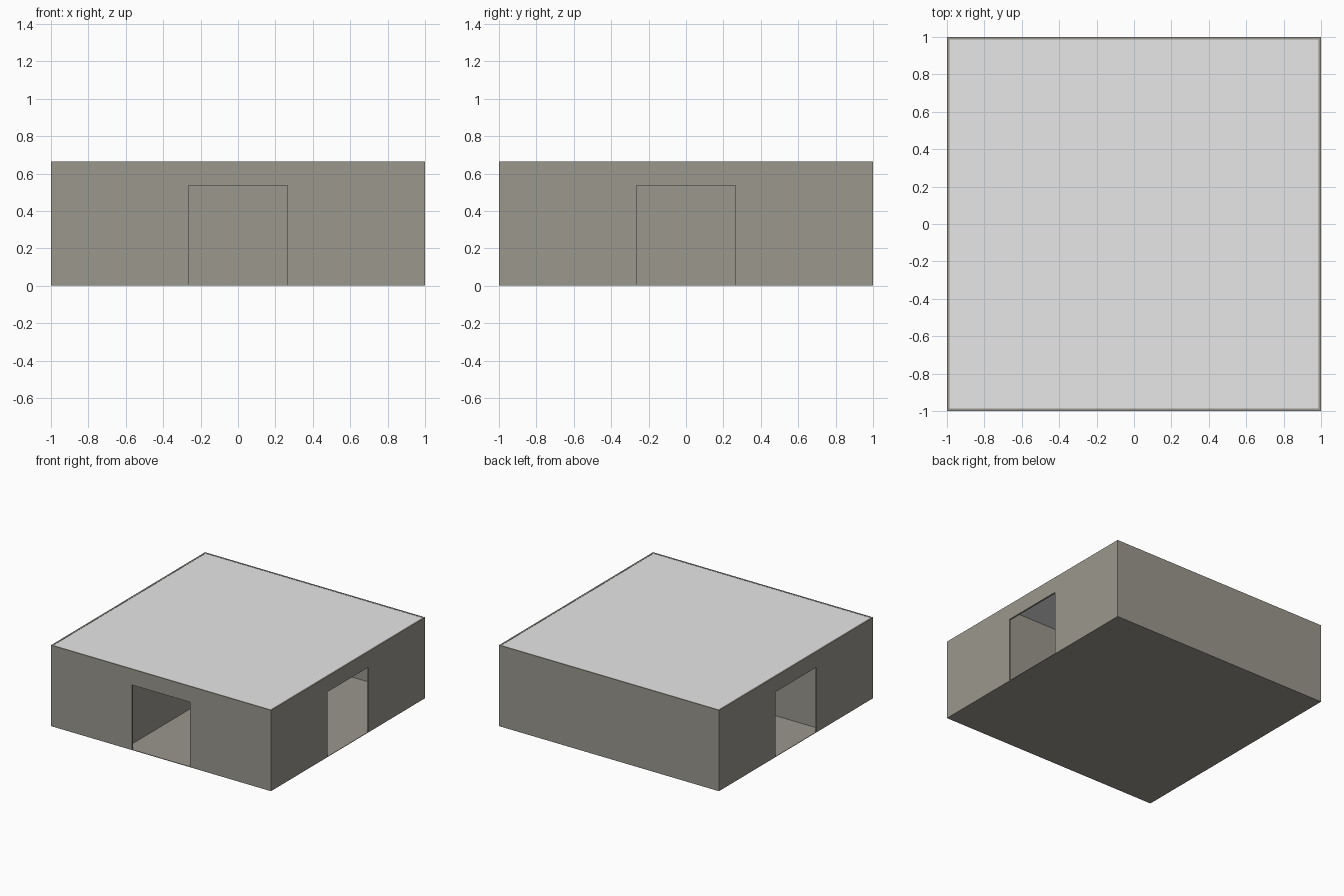
import bpy, bmesh
from mathutils import Matrix
from math import pi

if "Cube" in bpy.data.objects:
    bpy.data.objects.remove(bpy.data.objects["Cube"])

H = 0.665        # total height
T = 0.013        # wall thickness
BASE = 0.004     # floor thickness
DOOR_W = 0.265   # half door width
DOOR_H = 0.535
CEIL = 0.657     # underside of roof


def material(name, col):
    m = bpy.data.materials.new(name)
    m.diffuse_color = (*col, 1)
    m.use_nodes = True
    m.node_tree.nodes["Principled BSDF"].inputs["Base Color"].default_value = m.diffuse_color
    return m


stone = material("warm_grey_wall", (0.326, 0.31, 0.27))
white = material("light_grey_roof", (0.8, 0.8, 0.8))


def add_object(name, bm, mat):
    bmesh.ops.recalc_face_normals(bm, faces=bm.faces)
    me = bpy.data.meshes.new(name)
    bm.to_mesh(me)
    bm.free()
    me.materials.append(mat)
    ob = bpy.data.objects.new(name, me)
    bpy.context.collection.objects.link(ob)
    return ob


def box(name, lo, hi, mat):
    bm = bmesh.new()
    bmesh.ops.create_cube(bm, size=1)
    for v in bm.verts:
        v.co = [(a + b) / 2 + c * (b - a) for a, b, c in zip(lo, hi, v.co)]
    return add_object(name, bm, mat)


def door_wall(name, half, angle):
    """Front wall with a doorway, turned about z to its side."""
    outline = [(-half, BASE), (-DOOR_W, BASE), (-DOOR_W, DOOR_H), (DOOR_W, DOOR_H),
               (DOOR_W, BASE), (half, BASE), (half, H), (-half, H)]
    bm = bmesh.new()
    face = bm.faces.new([bm.verts.new((x, -1, z)) for x, z in outline])
    ext = bmesh.ops.extrude_face_region(bm, geom=[face])["geom"]
    moved = [g for g in ext if isinstance(g, bmesh.types.BMVert)]
    bmesh.ops.translate(bm, vec=(0, T, 0), verts=moved)
    bm.transform(Matrix.Rotation(angle, 4, 'Z'))
    return add_object(name, bm, stone)


# floor and outer walls
box("floor", (-1, -1, 0), (1, 1, BASE), stone)
door_wall("front_wall", 1, 0)
door_wall("right_wall", 1 - T, pi / 2)
door_wall("left_wall", 1 - T, -pi / 2)
box("back_wall", (-1, 1 - T, BASE), (1, 1, H), stone)

# roof panel set inside the wall tops
R = 1 - T
box("roof", (-R, -R, CEIL), (R, R, H - 0.002), white)

# inner partitions: a central hall with a room on either side
for side, s in (("left", -1), ("right", 1)):
    x0, x1 = sorted((s * 0.32, s * 0.333))
    box(side + "_hall_partition", (x0, -R, BASE), (x1, R, CEIL), stone)
    x0, x1 = sorted((s * 0.333, s * R))
    box(side + "_cross_partition", (x0, -0.338, BASE), (x1, -0.325, CEIL), stone)
